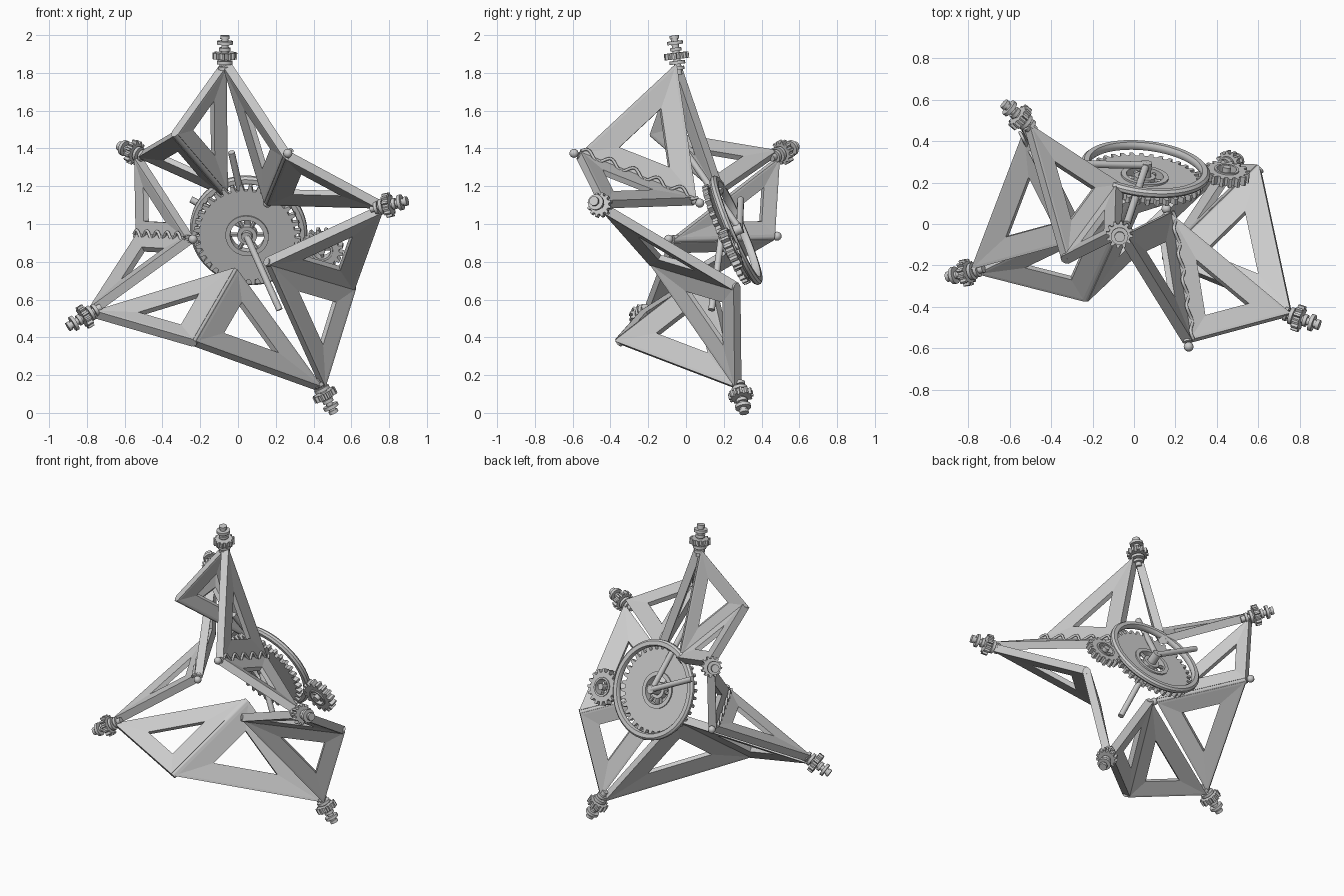
import bpy, bmesh, math
from mathutils import Vector as V, Matrix

if "Cube" in bpy.data.objects:
    bpy.data.objects.remove(bpy.data.objects["Cube"])


def finish(name, bm, smooth=True):
    bmesh.ops.recalc_face_normals(bm, faces=bm.faces)
    me = bpy.data.meshes.new(name)
    bm.to_mesh(me)
    bm.free()
    if smooth:
        me.polygons.foreach_set("use_smooth", [True] * len(me.polygons))
        me.set_sharp_from_angle(angle=math.radians(35))
    ob = bpy.data.objects.new(name, me)
    bpy.context.collection.objects.link(ob)
    return ob


def frame(pos, axis):
    return Matrix.Translation(pos) @ V(axis).to_track_quat('Z', 'Y').to_matrix().to_4x4()


def bridge_loops(bm, loops):
    # closed ring of loops -> solid band
    rows = [[bm.verts.new(p) for p in lp] for lp in loops]
    n = len(rows[0])
    for a, b in zip(rows, rows[1:] + rows[:1]):
        for i in range(n):
            j = (i + 1) % n
            bm.faces.new((a[i], a[j], b[j], b[i]))


def panel(name, apex, p, q, thick=0.05):
    # triangular frame: flat rim, faces sloping to a triangular window
    c = (apex + p + q) / 3
    tri = [apex + (c - apex).normalized() * 0.03, p, q]
    n = (p - apex).cross(q - apex).normalized()
    la, lb, lc = (p - q).length, (q - apex).length, (apex - p).length
    inc = (apex * la + p * lb + q * lc) / (la + lb + lc)

    def loop(s, h):
        return [inc + (v - inc) * s + n * h for v in tri]
    bm = bmesh.new()
    t = thick / 2
    bridge_loops(bm, [loop(1, -t), loop(1, t), loop(.93, t), loop(.43, t * .6),
                      loop(.43, -t * .6), loop(.93, -t)])
    return finish(name, bm, False)


def rod(name, a, b, r, seg=12):
    bm = bmesh.new()
    bmesh.ops.create_cone(bm, cap_ends=True, segments=seg, radius1=r, radius2=r,
                          depth=(b - a).length, matrix=frame((a + b) / 2, b - a))
    return finish(name, bm)


def ball(name, p, r):
    bm = bmesh.new()
    bmesh.ops.create_uvsphere(bm, u_segments=12, v_segments=8, radius=r,
                              matrix=Matrix.Translation(p))
    return finish(name, bm)


def gear(name, pos, axis, teeth, root, tip, hole, thick):
    # toothed ring with a round bore
    outer, inner = [], []
    for i in range(teeth):
        for f, r in ((0, root), (.3, root), (.42, tip), (.75, tip), (.92, root)):
            a = 2 * math.pi * (i + f) / teeth
            outer.append((r * math.cos(a), r * math.sin(a)))
            inner.append((hole * math.cos(a), hole * math.sin(a)))
    m, t = frame(pos, axis), thick / 2
    bm = bmesh.new()
    bridge_loops(bm, [[m @ V((x, y, h)) for x, y in pts]
                      for pts, h in ((outer, -t), (outer, t), (inner, t), (inner, -t))])
    return finish(name, bm)


def ring(name, pos, axis, profile, seg=48):
    # profile of (radius, height) swept about the axis
    m = frame(pos, axis)
    bm = bmesh.new()
    bridge_loops(bm, [[m @ V((r * math.cos(2 * math.pi * i / seg),
                              r * math.sin(2 * math.pi * i / seg), h))
                       for i in range(seg)] for r, h in profile])
    return finish(name, bm)


def box_ring(name, pos, axis, r0, r1, h):
    return ring(name, pos, axis, [(r0, -h), (r1, -h), (r1, h), (r0, h)])


def cord(name, p, q, side, waves):
    # wavy cord along a hinge
    cu = bpy.data.curves.new(name, 'CURVE')
    cu.dimensions, cu.bevel_depth, cu.bevel_resolution = '3D', 0.008, 2
    sp = cu.splines.new('POLY')
    n = waves * 12
    sp.points.add(n)
    for i in range(n + 1):
        f = i / n
        w = side * (0.012 + 0.022 * math.sin(2 * math.pi * waves * f))
        sp.points[i].co = (*(p.lerp(q, f) + w), 1)
    ob = bpy.data.objects.new(name, cu)
    bpy.context.collection.objects.link(ob)


# five outer tips: gear centre and shaft direction
tips = {
    'top': (V((-.07, -.05, 1.89)), V((.01, -.12, 1))),
    'right': (V((.795, -.455, 1.10)), V((.09, -.03, .02))),
    'bottom': (V((.46, .29, .095)), V((.04, .015, -.078))),
    'left': (V((-.81, -.235, .51)), V((-.09, -.02, -.055))),
    'back': (V((-.55, .515, 1.38)), V((-.07, .06, .03))),
}
# fold lines between neighbouring tips
hinges = [
    ('top', 'right', V((.26, -.57, 1.365)), V((.16, .05, 1.12)), True),
    ('right', 'bottom', V((.61, .27, .665)), V((.15, -.18, .80)), False),
    ('bottom', 'left', V((-.24, -.36, .37)), V((-.02, .13, .75)), False),
    ('left', 'back', V((-.52, .46, .935)), V((-.25, -.07, .92)), True),
    ('back', 'top', V((-.335, -.175, 1.48)), V((-.07, .185, 1.17)), False),
]

# folded triangular panels, hinge pins and cords
for a, b, p, q, laced in hinges:
    name = f"{a}_{b}"
    for t in (a, b):
        pos, ax = tips[t]
        panel(f"panel_{name}_{t}", pos - ax.normalized() * .02, p, q)
    rod(f"hinge_pin_{name}", p, q, .022)
    if laced:
        d = (q - p).normalized()
        for i, e in enumerate((p - d * .025, q + d * .025)):
            ball(f"hinge_knob_{name}_{i}", e, .024)
        mid = (p + q) / 2
        side = ((tips['top'][0] if a == 'top' else tips['back'][0]) - mid)
        side = (side - d * side.dot(d)).normalized()
        out = (mid - V((0, 0.1, 1))).normalized()
        nrm = d.cross(side)
        nrm *= 1 if nrm.dot(out) > 0 else -1
        cord(f"cord_{name}", p + nrm * .035, q + nrm * .035, side, 5)

# tip shafts with gear, collars
for t, (pos, ax) in tips.items():
    d = ax.normalized()
    rod(f"shaft_{t}", pos - d * .10, pos + d * .108, .019)
    gear(f"tip_gear_{t}", pos, d, 12, .052, .066, .015, .034)
    for i, (o, r) in enumerate(((-.065, .034), (-.035, .042), (.035, .03), (.07, .042), (.1, .025))):
        rod(f"collar_{t}_{i}", pos + d * (o - .009), pos + d * (o + .009), r, 20)

# central wheel: toothed disc, outer ring, spoked hub
N = V((.11, .91, .39)).normalized()
C = V((.05, .215, .945))
R = C + N * .055
gear("main_gear", C, N, 36, .255, .285, .105, .03)
ring("main_ring", R, N, [(.275, -.02), (.300, -.02), (.312, -.008), (.312, .008),
                         (.300, .02), (.275, .02), (.268, .008), (.268, -.008)], 64)
box_ring("hub_rim", C, N, .09, .115, .024)
box_ring("hub_inner", C, N, .03, .052, .02)
m = frame(C, N)
for i in range(6):
    a = math.pi * i / 3
    u = V((math.cos(a), math.sin(a), 0))
    rod(f"hub_spoke_{i}", m @ (u * .04), m @ (u * .1), .011, 8)
rod("hub_axle", C - N * .04, C + N * .09, .028, 20)

# three arms from the axle
for i, (o, end) in enumerate(((.075, V((-.035, .0, 1.38))), (-.03, V((.22, .135, .545))),
                              (.075, V((-.25, .29, 1.13))))):
    rod(f"arm_{i}", C + N * o, end, .018)

# pinion beside the wheel
P = V((.445, .24, .87))
gear("pinion", P, N, 16, .092, .114, .055, .045)
box_ring("pinion_rim", P, N, .048, .06, .03)
rod("pinion_axle", P - N * .04, P + N * .04, .02, 16)
for i in range(4):
    a = math.pi * i / 2
    u = V((math.cos(a), math.sin(a), 0))
    rod(f"pinion_spoke_{i}", P, frame(P, N) @ (u * .055), .009, 8)
